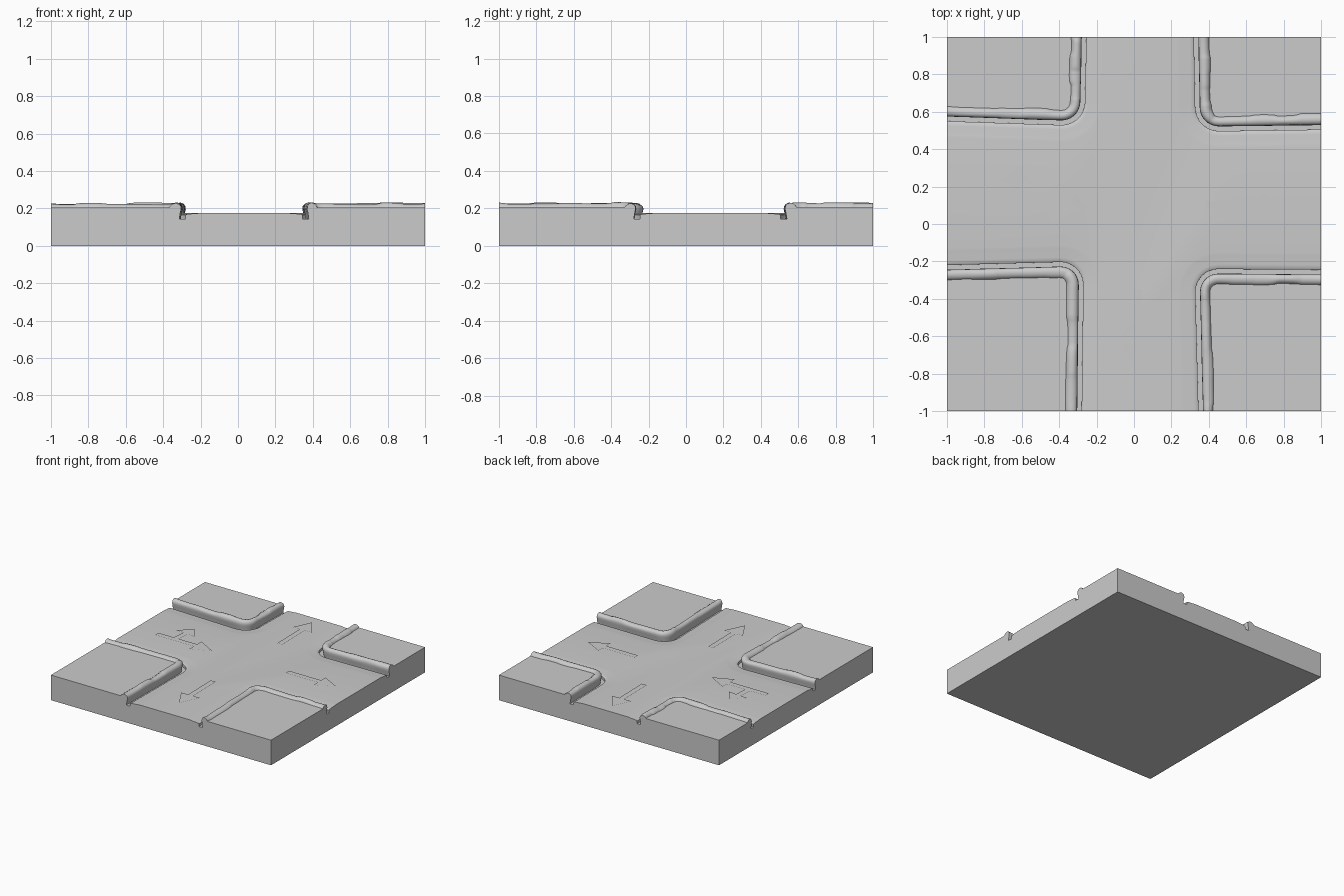
import bpy, bmesh, math, random
from mathutils import Vector

random.seed(4)
if "Cube" in bpy.data.objects:
    bpy.data.objects.remove(bpy.data.objects["Cube"])

ROAD, PAVEMENT, FLOOR = 0.176, 0.206, 0.143

stone = bpy.data.materials.new("plain grey stone")
stone.use_nodes = True
GREY = (0.6, 0.6, 0.6, 1)
stone.diffuse_color = GREY
stone.node_tree.nodes["Principled BSDF"].inputs["Base Color"].default_value = GREY


def finish(name, bm, angle=40):
    bmesh.ops.remove_doubles(bm, verts=bm.verts, dist=1e-5)
    bmesh.ops.recalc_face_normals(bm, faces=bm.faces)
    mesh = bpy.data.meshes.new(name)
    bm.to_mesh(mesh)
    bm.free()
    mesh.materials.append(stone)
    obj = bpy.data.objects.new(name, mesh)
    bpy.context.collection.objects.link(obj)
    bpy.ops.object.select_all(action="DESELECT")
    obj.select_set(True)
    bpy.context.view_layer.objects.active = obj
    bpy.ops.object.shade_smooth_by_angle(angle=math.radians(angle))
    return obj


def loft(bm, loops, closed=True):
    """Skin equal-length rings of points and cap both ends."""
    rings = [[bm.verts.new(p) for p in ring] for ring in loops]
    n = len(rings[0])
    for a, b in zip(rings, rings[1:]):
        for i in range(n):
            j = (i + 1) % n
            bm.faces.new((a[i], a[j], b[j], b[i]))
    bm.faces.new(rings[0])
    bm.faces.new(rings[-1])


class Kerb:
    """Road edge round one corner: straight, rounded bend, straight."""

    def __init__(self, a, c, b, radius=0.13):
        a, c, b = Vector(a), Vector(c), Vector(b)
        self.corner = Vector((math.copysign(1, c.x), math.copysign(1, c.y)))
        p, q = c + (a - c).normalized() * radius, c + (b - c).normalized() * radius
        pts = [a.lerp(p, i / 40) for i in range(40)]
        for i in range(13):
            # blend of a quadratic bend, close to a circular arc
            t = i / 12
            w = 0.75 * 2 * t * (1 - t)
            pts.append((p * (1 - t) ** 2 + c * w + q * t * t) / ((1 - t) ** 2 + w + t * t))
        pts += [q.lerp(b, i / 40) for i in range(1, 41)]
        self.points = pts
        self.normals = []
        for i in range(len(pts)):
            d = (pts[min(i + 1, len(pts) - 1)] - pts[max(i - 1, 0)]).normalized()
            n = Vector((-d.y, d.x))
            self.normals.append(n if n.dot(self.corner - c) > 0 else -n)

    def at(self, i, d):
        p = self.points[i] + self.normals[i] * d
        if i == 0:
            p.x = self.corner.x
        if i == len(self.points) - 1:
            p.y = self.corner.y
        return Vector((max(-1, min(1, p.x)), max(-1, min(1, p.y))))

    def line(self, d, z):
        return [self.at(i, d).to_3d() + Vector((0, 0, z)) for i in range(len(self.points))]


kerbs = {
    "back_right": Kerb((-1, 0.55), (-0.265, 0.525), (-0.255, 1)),
    "back_left": Kerb((1, 0.505), (0.33, 0.495), (0.32, 1)),
    "front_left": Kerb((1, -0.245), (0.325, -0.24), (0.345, -1)),
    "front_right": Kerb((-1, -0.22), (-0.27, -0.2), (-0.28, -1)),
}

# Base slab, whose top is the gutter floor
bm = bmesh.new()
square = [(-1, -1), (1, -1), (1, 1), (-1, 1)]
loft(bm, [[(x, y, z) for x, y in square] for z in (0, FLOOR)])
finish("base_slab", bm)

# Crossroads surface with a softly worn edge
bm = bmesh.new()
order = [("back_right", 1), ("back_left", -1), ("front_left", 1), ("front_right", -1)]
rings = []
for d, drop in ((0, ROAD - FLOOR), (0, 0.012), (-0.007, 0.007), (-0.025, 0.005),
                (-0.05, 0.004), (-0.075, 0.001), (-0.09, 0)):
    ring = []
    for name, step in order:
        ring += kerbs[name].line(d, ROAD - drop)[::step]
    rings.append(ring)
loft(bm, rings)
finish("road", bm)

# Rounded kerb cross-section: distance from road edge, height
SECTION = [(0.034, FLOOR), (0.029, 0.175), (0.024, 0.195), (0.026, 0.212), (0.036, 0.225),
           (0.052, 0.23), (0.068, 0.225), (0.08, 0.214), (0.086, 0.2), (0.086, FLOOR)]

for name, kerb in kerbs.items():
    # Raised pavement
    bm = bmesh.new()
    loft(bm, [kerb.line(0.06, z) + [kerb.corner.to_3d() + Vector((0, 0, z))]
              for z in (FLOOR, PAVEMENT)])
    finish(name + "_pavement", bm)

    # Kerb of uneven stones, each a little higher or wider than the next
    bm = bmesh.new()
    rings, level, width = [], 1.0, 1.0
    target = (1.0, 1.0)
    for i in range(len(kerb.points)):
        if i % 9 == 0:
            target = (random.uniform(0.6, 1.12), random.uniform(0.84, 1.1))
        level += (target[0] - level) * 0.45
        width += (target[1] - width) * 0.45
        ring = []
        for d, z in SECTION:
            d = 0.03 + (d - 0.03) * width
            if z > PAVEMENT:
                z = PAVEMENT + (z - PAVEMENT) * level
            p = kerb.at(i, d)
            ring.append((p.x, p.y, z))
        rings.append(ring)
    loft(bm, rings)
    finish(name + "_kerb", bm, 60)


def arrow(name, tail, neck, tip, half_head, half_shaft=0.022):
    """Slightly raised direction arrow with sloping edges."""
    tail, neck, tip = Vector(tail), Vector(neck), Vector(tip)
    d = (neck - tail).normalized()
    n = Vector((-d.y, d.x))
    outline = [tail + n * half_shaft, tail - n * half_shaft, neck - n * half_shaft,
               neck - n * half_head, tip, neck + n * half_head, neck + n * half_shaft]
    bm = bmesh.new()
    face = bm.faces.new([bm.verts.new((p.x, p.y, ROAD - 0.001)) for p in outline])
    face.normal_update()
    bmesh.ops.inset_region(bm, faces=[face], thickness=0.014, depth=0)
    for v in face.verts:
        v.co.z = ROAD + 0.005
    finish(name, bm, 60)


arrow("back_arrow", (0.05, 0.47), (0.045, 0.77), (0.03, 0.92), 0.085)
arrow("front_arrow", (0.02, -0.35), (0.025, -0.65), (0.03, -0.81), 0.085)
arrow("left_arrow", (0.38, 0.1), (0.67, 0.1), (0.82, 0.1), 0.08)
arrow("right_arrow", (-0.8, 0.09), (-0.45, 0.09), (-0.29, 0.08), 0.08)
arrow("right_turn_arrow", (-0.64, 0.1), (-0.63, 0.22), (-0.62, 0.32), 0.09)
